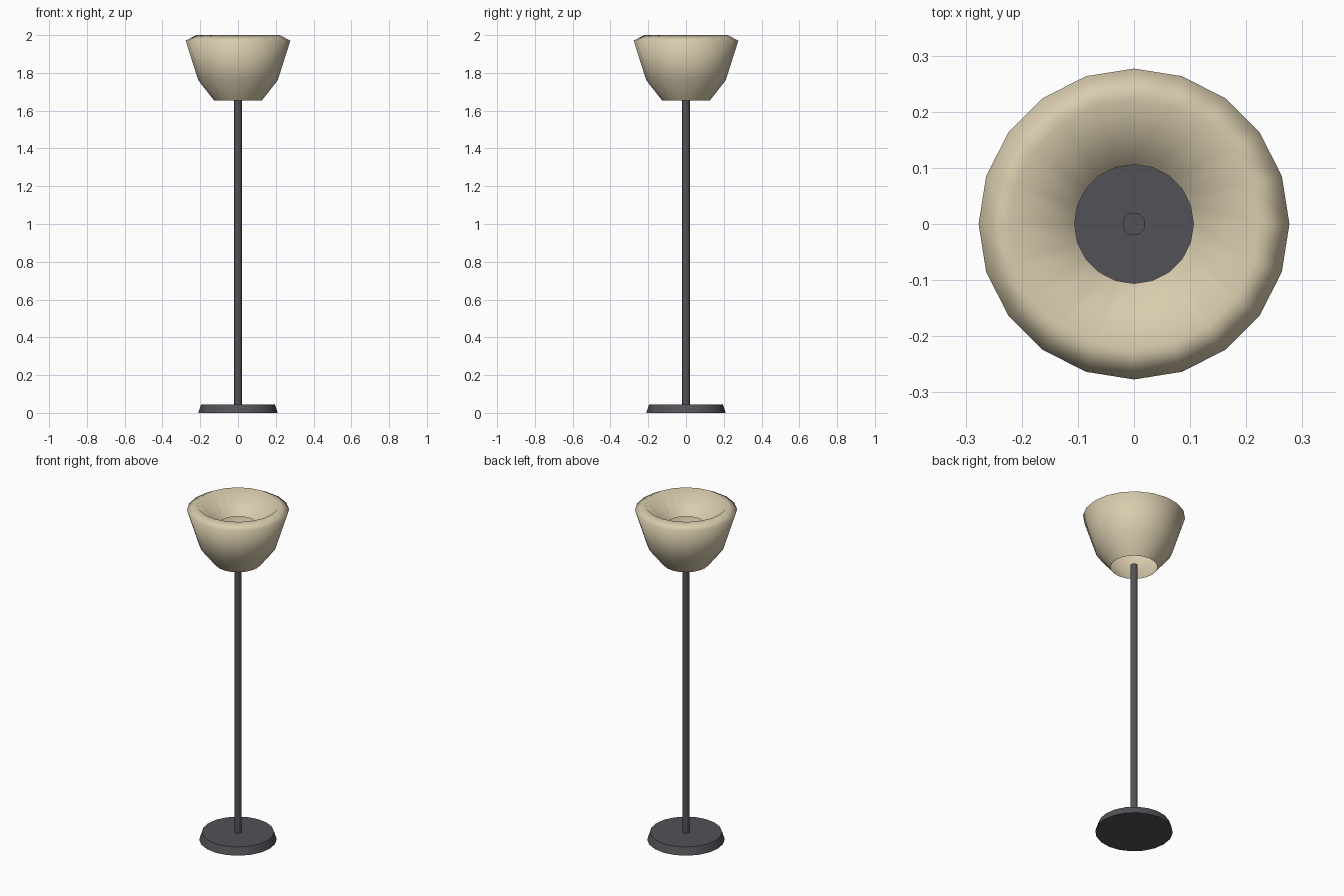
import bpy
import bmesh
import math

SIDES = 20

cube = bpy.data.objects.get("Cube")
if cube:
    bpy.data.objects.remove(cube, do_unlink=True)


def make_material(name, rgb):
    mat = bpy.data.materials.new(name)
    mat.use_nodes = True
    colour = (*rgb, 1.0)
    mat.diffuse_color = colour
    bsdf = mat.node_tree.nodes["Principled BSDF"]
    bsdf.inputs["Base Color"].default_value = colour
    bsdf.inputs["Roughness"].default_value = 0.7
    return mat


def lathe(name, profile, mat, closed, smooth_angle):
    """Turn a (radius, height) profile around z, running up the outside."""
    bm = bmesh.new()
    rings = []
    for radius, height in profile:
        angles = [2 * math.pi * i / SIDES for i in range(SIDES)]
        rings.append([bm.verts.new((radius * math.cos(a), radius * math.sin(a), height))
                      for a in angles])
    for low, high in zip(rings, rings[1:]):
        for i in range(SIDES):
            j = (i + 1) % SIDES
            bm.faces.new((low[i], low[j], high[j], high[i]))
    if closed:
        bm.faces.new(rings[0][::-1])
        bm.faces.new(rings[-1])
    mesh = bpy.data.meshes.new(name)
    bm.to_mesh(mesh)
    bm.free()
    mesh.materials.append(mat)
    obj = bpy.data.objects.new(name, mesh)
    bpy.context.collection.objects.link(obj)
    bpy.ops.object.select_all(action="DESELECT")
    obj.select_set(True)
    bpy.context.view_layer.objects.active = obj
    bpy.ops.object.shade_smooth_by_angle(angle=math.radians(smooth_angle))
    return obj


cream = make_material("cream shade", (0.69, 0.60, 0.42))
metal = make_material("dark grey metal", (0.085, 0.085, 0.095))

# Flat foot with sloping side
lathe("base", [(0.21, 0), (0.195, 0.045)], metal, True, 30)

# Slim upright ending just inside the shade opening
lathe("pole", [(0.02, 0.04), (0.02, 1.667)], metal, True, 30)

# Open shade: outer wall, rounded rim, then the inner funnel
lathe("shade", [(0.127, 1.655), (0.21, 1.76), (0.277, 1.97),
                (0.222, 2.0), (0.106, 1.88)], cream, False, 120)
